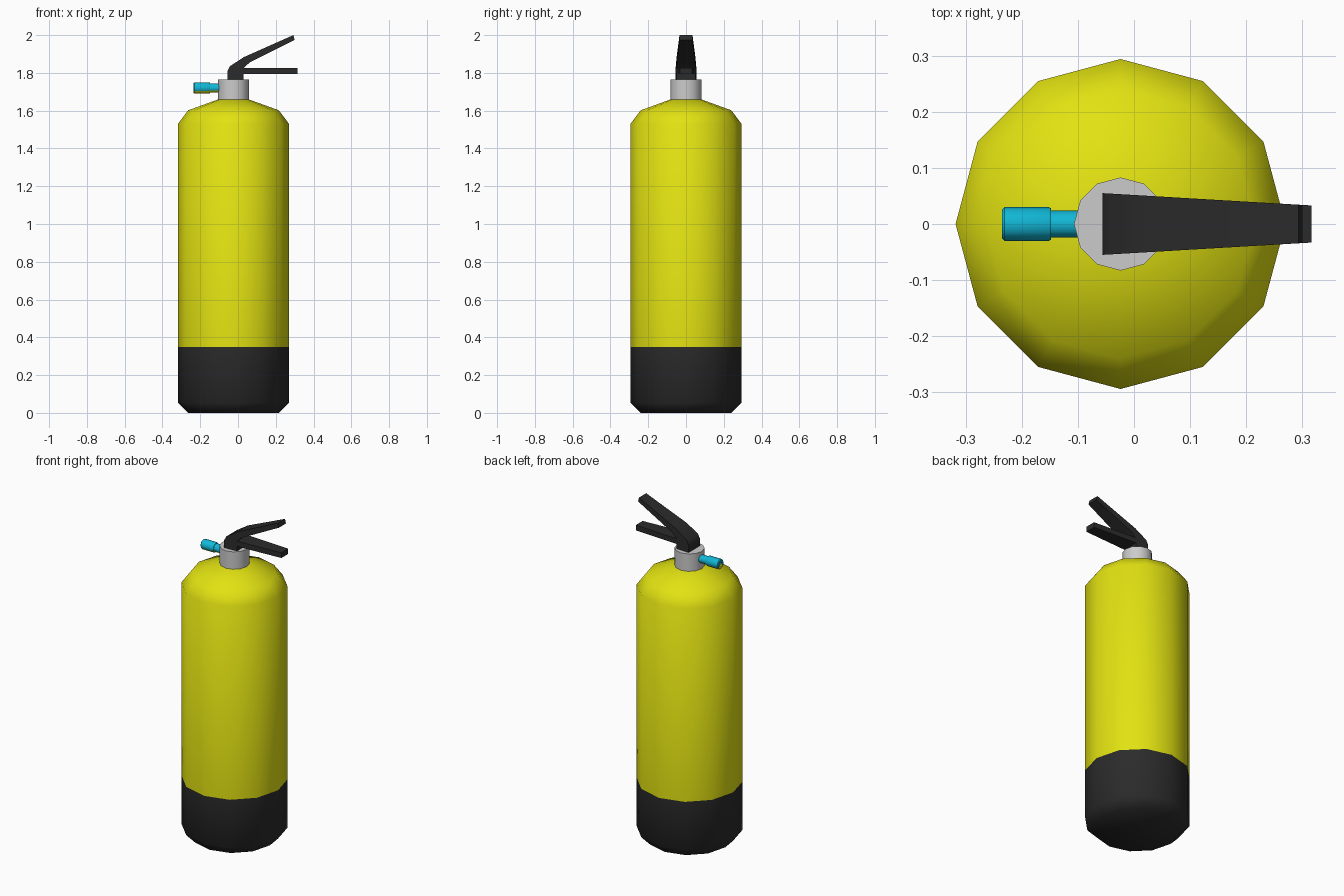
import bpy, bmesh, math

if "Cube" in bpy.data.objects:
    bpy.data.objects.remove(bpy.data.objects["Cube"])

CX = -0.024  # axis of the tank


def material(name, rgb):
    m = bpy.data.materials.new(name)
    m.diffuse_color = (*rgb, 1)
    m.use_nodes = True
    m.node_tree.nodes["Principled BSDF"].inputs["Base Color"].default_value = m.diffuse_color
    return m


YELLOW = material("yellow", (0.76, 0.76, 0.006))
BLACK = material("black", (0.024, 0.024, 0.024))
GREY = material("light_grey", (0.6, 0.6, 0.6))
CYAN = material("cyan", (0.006, 0.48, 0.68))


def finish(bm, name, mats, angle, rule=None):
    """Turn a bmesh into a named, shaded object; rule picks the material per face."""
    bmesh.ops.recalc_face_normals(bm, faces=bm.faces)
    if rule:
        for f in bm.faces:
            f.material_index = rule(f)
    mesh = bpy.data.meshes.new(name)
    bm.to_mesh(mesh)
    bm.free()
    for m in mats:
        mesh.materials.append(m)
    ob = bpy.data.objects.new(name, mesh)
    bpy.context.collection.objects.link(ob)
    bpy.ops.object.select_all(action='DESELECT')
    ob.select_set(True)
    bpy.context.view_layer.objects.active = ob
    bpy.ops.object.shade_smooth_by_angle(angle=math.radians(angle))
    return ob


def revolve(profile, sides, place):
    """Closed solid from (radius, height) rings; place maps (u, v, h) to a point."""
    bm = bmesh.new()
    rings = []
    for r, h in profile:
        rings.append([bm.verts.new(place(r * math.cos(2 * math.pi * i / sides),
                                         r * math.sin(2 * math.pi * i / sides), h))
                      for i in range(sides)])
    for a, b in zip(rings, rings[1:]):
        for i in range(sides):
            j = (i + 1) % sides
            bm.faces.new((a[i], a[j], b[j], b[i]))
    bm.faces.new(rings[0])
    bm.faces.new(rings[-1])
    return bm


def upright(u, v, h):
    return (CX + u, v, h)


def sideways(u, v, h):
    return (h, u, 1.72 + v)


# Tank with a black foot below the colour line
tank = revolve([(0.24, 0), (0.294, 0.055), (0.294, 0.35), (0.294, 1.53),
                (0.24, 1.602), (0.08, 1.66)], 12, upright)
finish(tank, "tank", [YELLOW, BLACK], 50,
       lambda f: int(f.calc_center_median().z < 0.35))

# Valve neck
finish(revolve([(0.083, 1.655), (0.083, 1.765)], 12, upright), "valve_neck", [GREY], 40)

# Nozzle on the left: cyan above, yellow underneath, pale opening at the end
nozzle = revolve([(0.012, -0.228), (0.014, -0.235), (0.026, -0.235), (0.030, -0.231),
                  (0.030, -0.152), (0.028, -0.148), (0.024, -0.148), (0.024, -0.09)],
                 12, sideways)


def nozzle_colour(f):
    c = f.calc_center_median()
    if len(f.verts) > 4 and c.x < -0.2:
        return 2
    return int(c.z < 1.712)


finish(nozzle, "nozzle", [CYAN, YELLOW, GREY], 40, nozzle_colour)

# Squeeze handle: side profile (x, z) widened in y, narrowing towards the tips
outline = [(-0.056, 1.76), (-0.056, 1.808), (-0.042, 1.836), (0.032, 1.884),
           (0.293, 2.0), (0.300, 1.974), (0.062, 1.855), (0.028, 1.825),
           (0.316, 1.825), (0.316, 1.793), (0.028, 1.793), (0.028, 1.76)]
bm = bmesh.new()
sides = []
for s in (-1, 1):
    sides.append([bm.verts.new((x, s * (0.055 - 0.059 * (x + 0.056)), z))
                  for x, z in outline])
n = len(outline)
for i in range(n):
    j = (i + 1) % n
    bm.faces.new((sides[0][i], sides[0][j], sides[1][j], sides[1][i]))
for loop in sides:
    bm.faces.new(loop)
finish(bm, "squeeze_handle", [BLACK], 35)
